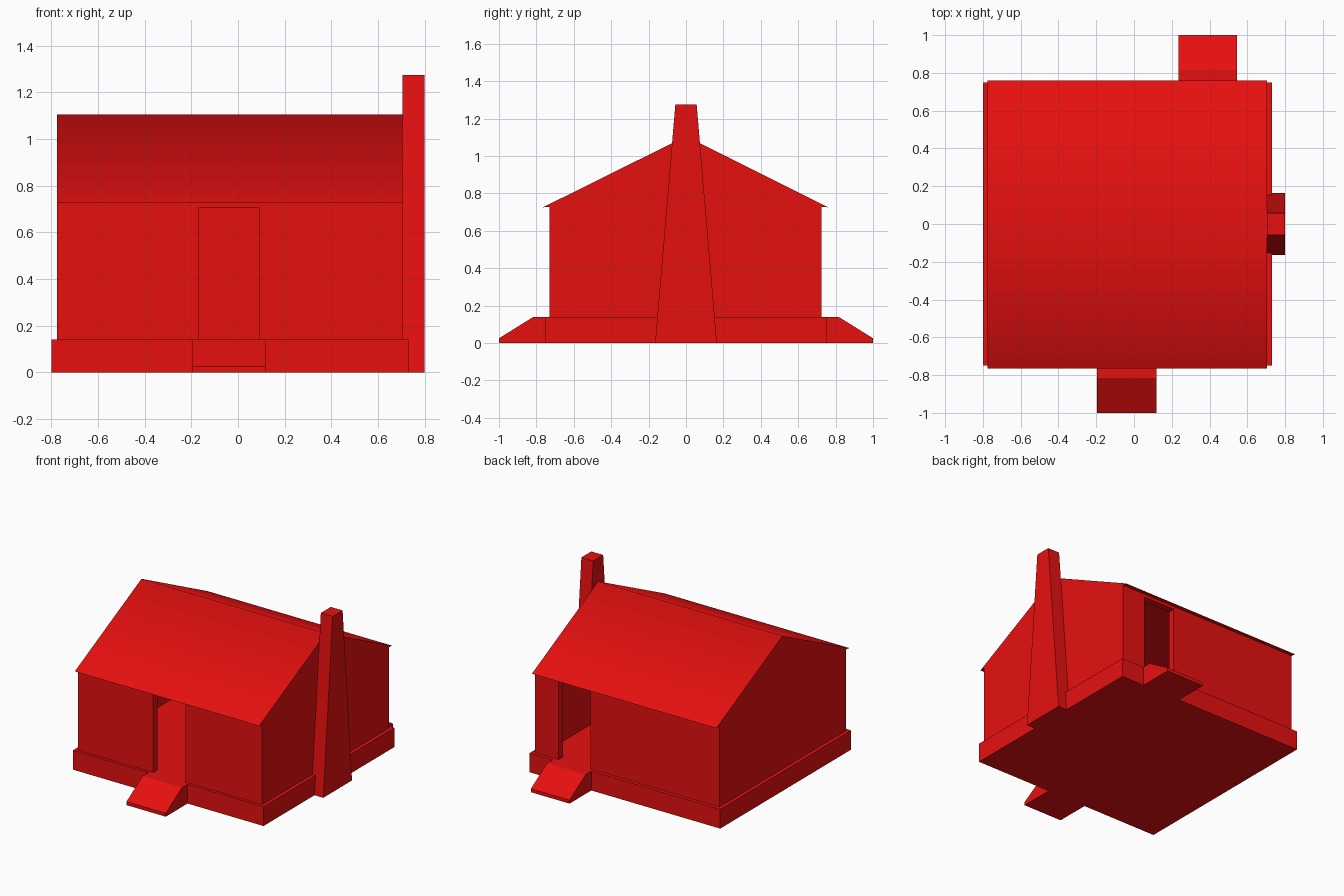
import bpy
import bmesh
import math
from mathutils import Vector

cube = bpy.data.objects.get("Cube")
if cube:
    bpy.data.objects.remove(cube, do_unlink=True)

red = bpy.data.materials.new("bright_red")
red.use_nodes = True
red.diffuse_color = (0.8, 0.005, 0.005, 1)
red.node_tree.nodes["Principled BSDF"].inputs["Base Color"].default_value = red.diffuse_color


def extrude_profile(name, profile, x0, x1):
    """Sweep a (y, z) outline along x from x0 to x1."""
    bm = bmesh.new()
    face = bm.faces.new([bm.verts.new((x0, y, z)) for y, z in profile])
    swept = bmesh.ops.extrude_face_region(bm, geom=[face])["geom"]
    verts = [v for v in swept if isinstance(v, bmesh.types.BMVert)]
    bmesh.ops.translate(bm, verts=verts, vec=Vector((x1 - x0, 0, 0)))
    bmesh.ops.recalc_face_normals(bm, faces=bm.faces)
    mesh = bpy.data.meshes.new(name)
    bm.to_mesh(mesh)
    bm.free()
    mesh.materials.append(red)
    obj = bpy.data.objects.new(name, mesh)
    bpy.context.collection.objects.link(obj)
    return obj


def box(name, x0, x1, y0, y1, z0, z1):
    return extrude_profile(name, [(y0, z0), (y1, z0), (y1, z1), (y0, z1)], x0, x1)


FLOOR, EAVE, RIDGE = 0.14, 0.725, 1.105
LEFT, RIGHT = -0.775, 0.705

# Foundation, whose top is also the room floor
box("foundation", -0.80, 0.73, -0.75, 0.75, 0, FLOOR)

# Walls and gabled roof with overhanging eaves
house = extrude_profile("house_walls_and_roof", [
    (-0.73, FLOOR), (-0.73, EAVE + 0.003), (-0.765, EAVE), (0, RIDGE),
    (0.76, EAVE), (0.725, EAVE + 0.003), (0.725, FLOOR)], LEFT, RIGHT)

# Hollow room and the two doorways
wall = 0.05
cutters = [
    box("room_cutter", LEFT + wall, RIGHT - wall, -0.68, 0.675, 0.05, EAVE),
    box("front_door_cutter", -0.17, 0.09, -0.9, -0.6, 0.04, 0.705),
    box("back_door_cutter", 0.26, 0.515, 0.6, 0.9, 0.04, 0.705),
]
for cutter in cutters:
    cutter.hide_render = True
    cutter.hide_viewport = True
    cutter.display_type = "WIRE"
    cut = house.modifiers.new(cutter.name, "BOOLEAN")
    cut.operation = "DIFFERENCE"
    cut.solver = "EXACT"
    cut.object = cutter

# Bake the cuts, then remove the helpers
depsgraph = bpy.context.evaluated_depsgraph_get()
baked = bpy.data.meshes.new_from_object(house.evaluated_get(depsgraph))
house.modifiers.clear()
house.data = baked
for cutter in cutters:
    bpy.data.objects.remove(cutter, do_unlink=True)

# Soft shading across the ridge, crisp edges elsewhere
bpy.ops.object.select_all(action="DESELECT")
house.select_set(True)
bpy.context.view_layer.objects.active = house
bpy.ops.object.shade_smooth_by_angle(angle=math.radians(60))

# Sloped entrance ramps at the front and back doors
for name, side, x0, x1 in (("front_ramp", -1, -0.195, 0.12),
                           ("back_ramp", 1, 0.235, 0.545)):
    outline = [(0.75, 0), (1.0, 0), (1.0, 0.025), (0.815, FLOOR), (0.75, FLOOR)]
    extrude_profile(name, [(side * y, z) for y, z in outline], x0, x1)

# Tapered chimney against the gable end
extrude_profile("chimney", [(-0.165, 0), (0.165, 0), (0.057, 1.275), (-0.057, 1.275)],
                RIGHT, 0.80)
